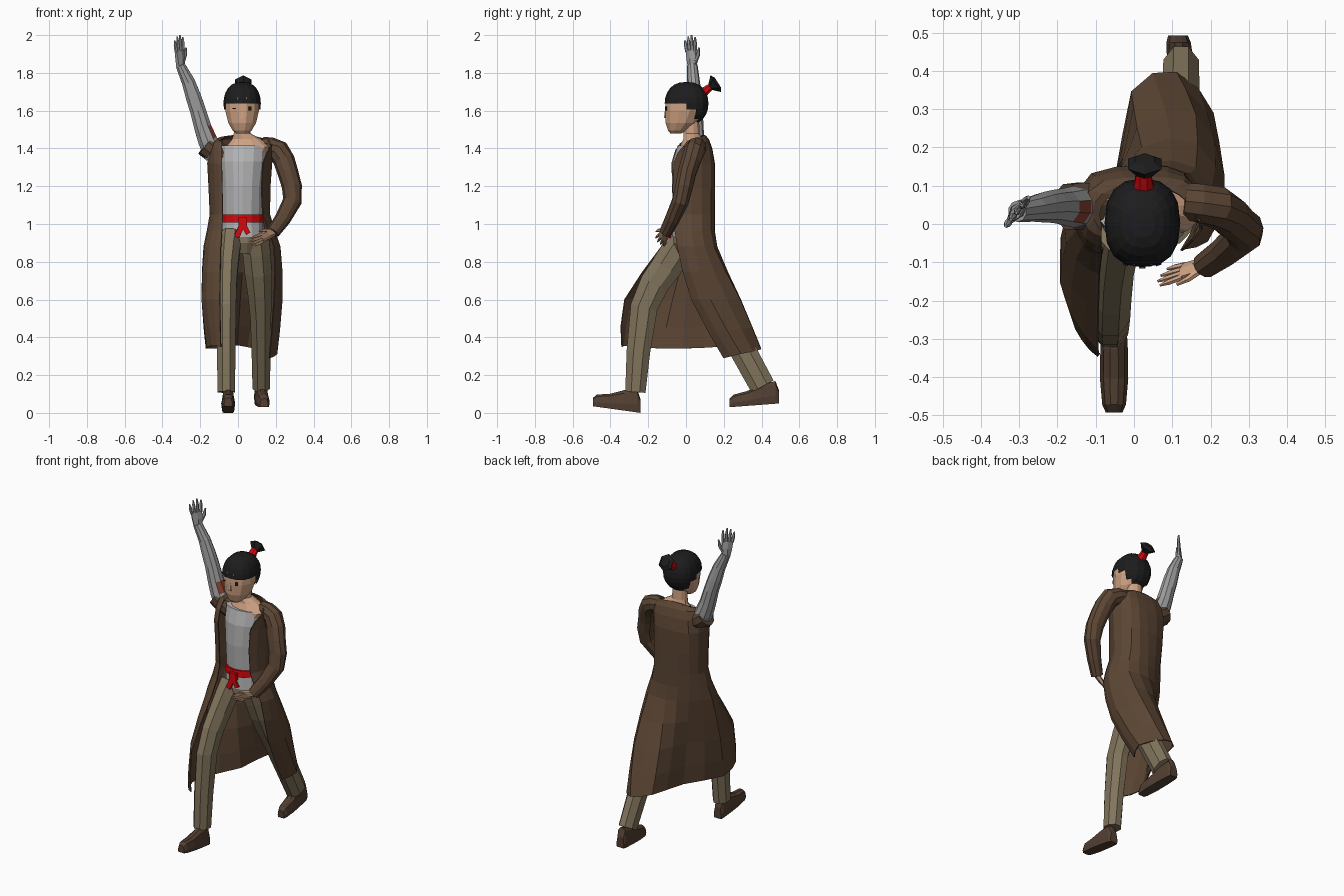
import bpy, bmesh, math
from mathutils import Vector as V


def mat(name, r, g, b):
    m = bpy.data.materials.new(name)
    m.diffuse_color = (r, g, b, 1)
    return m


COAT = mat("coat brown", .105, .060, .034)
PANTS = mat("trouser khaki", .22, .175, .105)
SHOE = mat("shoe brown", .085, .050, .032)
SHIRT = mat("shirt grey", .46, .46, .47)
METAL = mat("arm grey", .34, .34, .345)
RED = mat("sash red", .68, .002, .004)
SKIN = mat("skin", .62, .36, .225)
HAIR = mat("hair black", .012, .012, .013)
PATCH = mat("arm patch rust", .25, .055, .030)


def finish(bm, name, *mats):
    bmesh.ops.recalc_face_normals(bm, faces=bm.faces)
    me = bpy.data.meshes.new(name)
    bm.to_mesh(me)
    bm.free()
    for m in mats:
        me.materials.append(m)
    ob = bpy.data.objects.new(name, me)
    bpy.context.collection.objects.link(ob)
    return ob


def spline(pts, k=2):
    """Catmull-Rom through tuples of any length."""
    out = []
    for i in range(len(pts) - 1):
        p0, p1, p2, p3 = (pts[max(i - 1, 0)], pts[i], pts[i + 1], pts[min(i + 2, len(pts) - 1)])
        for j in range(k):
            t = j / k
            out.append(tuple(.5 * (2 * b + (c - a) * t + (2 * a - 5 * b + 4 * c - d) * t * t
                                   + (3 * b - a - 3 * c + d) * t ** 3)
                             for a, b, c, d in zip(p0, p1, p2, p3)))
    return out + [tuple(pts[-1])]


def loft(bm, rings, closed=True, caps=True):
    rows = [[bm.verts.new(p) for p in r] for r in rings]
    n = len(rows[0])
    for r, q in zip(rows, rows[1:]):
        for i in range(n if closed else n - 1):
            j = (i + 1) % n
            bm.faces.new((r[i], r[j], q[j], q[i]))
    if caps:
        bm.faces.new(rows[0])
        bm.faces.new(rows[-1])


def tube(bm, path, n=10, side=(1, 0, 0), flat=False):
    """Path of (x, y, z, radius along side, other radius); flat keeps rings level."""
    c = [V(p[:3]) for p in path]
    rings = []
    for i, p in enumerate(path):
        t = V((0, 0, 1)) if flat else (c[min(i + 1, len(c) - 1)] - c[max(i - 1, 0)]).normalized()
        s = V(side)
        s = (s - t * s.dot(t)).normalized()
        u = t.cross(s)
        ang = [2 * math.pi * (k + .5) / n for k in range(n)]
        rings.append([c[i] + s * p[3] * math.cos(a) + u * p[4] * math.sin(a) for a in ang])
    loft(bm, rings)


def part(name, m, path, **kw):
    bm = bmesh.new()
    tube(bm, path, **kw)
    return finish(bm, name, m)


def box(name, m, c, size, rot=(0, 0, 0)):
    bm = bmesh.new()
    bmesh.ops.create_cube(bm, size=1)
    bmesh.ops.scale(bm, vec=size, verts=bm.verts)
    ob = finish(bm, name, m)
    ob.location, ob.rotation_euler = c, rot


# Long coat: open sheet from right front edge, round the back, to left front edge
coat_rows = [
    ((1.43, 1.475, 1.44), (-.085, -.01, -.09, .03, -.07, .065, -.02, .085, .05, .09, .10, .085, .135, .06, .165, .01)),
    ((1.425, 1.45, 1.41), (-.085, -.03, -.12, -.01, -.135, .05, -.08, .11, .04, .12, .13, .11, .185, .06, .175, -.015)),
    ((1.32, 1.32, 1.32), (-.085, -.075, -.125, -.055, -.16, .03, -.11, .13, .03, .15, .13, .13, .178, .03, .13, -.065)),
    ((1.05, 1.05, 1.05), (-.08, -.065, -.12, -.045, -.147, .03, -.10, .11, .02, .15, .13, .13, .167, .03, .13, -.065)),
    ((.88, .88, .88), (-.09, -.13, -.15, -.09, -.18, .0, -.09, .10, .03, .16, .16, .145, .222, .04, .19, -.045)),
    ((.60, .60, .60), (-.095, -.325, -.165, -.23, -.19, -.07, -.06, .08, .01, .25, .16, .285, .233, .13, .19, .03)),
    ((.35, .37, .29), (-.09, -.34, -.135, -.30, -.168, -.13, -.05, .10, -.005, .345, .11, .395, .205, .29, .165, .20)),
]
grid = []
for (z0, z1, z2), xy in coat_rows:
    zs = [z0 + (z1 - z0) * i / 3.5 if i < 4 else z1 + (z2 - z1) * (i - 3.5) / 3.5 for i in range(8)]
    if z0 == .35:
        zs[2], zs[3] = .34, .345
    grid.append(spline([(xy[2 * i], xy[2 * i + 1], zs[i]) for i in range(8)]))
columns = [spline(list(col)) for col in zip(*grid)]
bm = bmesh.new()
loft(bm, columns, closed=False, caps=False)
coat = finish(bm, "coat", COAT)
sol = coat.modifiers.new("cloth", 'SOLIDIFY')
sol.thickness, sol.offset = .006, 0

# Coat sleeves: full left sleeve and torn right stub
part("left_sleeve", COAT, spline([(.13, .06, 1.41, .05, .05), (.215, .045, 1.388, .055, .058),
     (.265, .005, 1.27, .05, .055), (.287, -.03, 1.12, .046, .05), (.185, -.108, .955, .034, .036)]), side=(0, 1, 0))
part("right_sleeve_stub", COAT, [(-.08, .05, 1.36, .06, .055), (-.14, .047, 1.395, .064, .062),
     (-.172, .045, 1.42, .062, .062)], side=(0, 1, 0))

# Shirt, sash and trousers
part("shirt", SHIRT, [(.025, .03, .93, .112, .102), (.025, .035, 1.04, .108, .10), (.025, .035, 1.2, .112, .11),
     (.028, .035, 1.33, .125, .105), (.03, .03, 1.415, .125, .075)], n=14, flat=True)
part("sash", RED, [(.025, .033, 1.008, .114, .110), (.025, .033, 1.05, .113, .109)], n=14, flat=True)
box("sash_knot", RED, (.025, -.08, 1.012), (.045, .025, .045))
box("sash_tail", RED, (.010, -.085, .97), (.03, .012, .085), (0, .4, 0))
box("sash_tail", RED, (.04, -.085, .975), (.026, .012, .06), (0, -.5, 0))
part("trouser_hips", PANTS, [(.02, .03, .96, .11, .098), (.02, .03, .90, .115, .10), (.025, .03, .84, .08, .07)], n=12, flat=True)
part("right_trouser_leg", PANTS, spline([(-.04, .0, .93, .068, .09), (-.056, -.105, .77, .06, .088),
     (-.062, -.222, .56, .056, .078), (-.062, -.268, .11, .05, .058)]), n=8)
part("left_trouser_leg", PANTS, spline([(.09, .03, .93, .08, .09), (.108, .09, .75, .078, .088),
     (.12, .2, .52, .06, .078), (.123, .405, .14, .05, .072)]), n=8)


# Shoes: sections from toe to heel
def shoe(name, toe, heel):
    bm = bmesh.new()
    rings = []
    for t, w, h in ((0, .022, .045), (.08, .031, .065), (.35, .037, .078), (.65, .036, .108), (.93, .032, .12), (1, .026, .07)):
        c = V(toe).lerp(V(heel), t)
        rings.append([c + V((x * w, 0, z * h)) for x, z in
                      ((-.9, 0), (.9, 0), (1, .35), (.75, .85), (.3, 1), (-.3, 1), (-.75, .85), (-1, .35))])
    loft(bm, rings)
    finish(bm, name, SHOE)


shoe("right_shoe", (-.052, -.492, .035), (-.052, -.24, 0))
shoe("left_shoe", (.138, .23, .03), (.115, .492, .05))

# Bare grey raised arm with a rust patch on its inner side
bm = bmesh.new()
tube(bm, [(-.12, .045, 1.36, .058, .055), (-.160, .045, 1.44, .054, .054), (-.186, .045, 1.51, .048, .048),
          (-.212, .046, 1.6, .044, .043), (-.235, .044, 1.67, .043, .04), (-.262, .04, 1.75, .037, .034),
          (-.305, .033, 1.84, .026, .028)], n=10)
bm.normal_update()
for f in bm.faces:
    c = f.calc_center_median()
    if 1.44 < c.z < 1.51 and c.x > -.152 and abs(c.y - .035) < .03:
        f.material_index = 1
finish(bm, "raised_arm", METAL, PATCH)


# Hands: palm, four fanned fingers and a thumb
def hand(name, m, origin, direction, spread, size=1):
    o, d = V(origin), V(direction).normalized()
    s = (V(spread) - d * V(spread).dot(d)).normalized()
    bm = bmesh.new()

    def seg(*pts):
        tube(bm, [(*(o + (d * a + s * b) * size), w * size, h * size) for a, b, w, h in pts], n=6, side=s)

    seg((-.01, 0, .025, .02), (.04, .003, .036, .018), (.085, 0, .036, .013))
    for i, length in enumerate((.062, .08, .086, .074)):
        b = (i - 1.5) * .018
        seg((.078, b, .010, .010), (.078 + length * .6, b * 1.2, .009, .009), (.078 + length, b * 1.3, .004, .004))
    seg((.02, .022, .012, .012), (.055, .045, .011, .010), (.092, .056, .005, .005))
    finish(bm, name, m)


hand("raised_hand", METAL, (-.305, .033, 1.836), (-.06, -.08, 1), (.6, .75, 0))
hand("left_hand", SKIN, (.19, -.105, .957), (-.9, -.27, -.42), (-.2, -.6, .65), .88)

# Neck, chest and head
part("neck_and_chest", SKIN, [(.04, .03, 1.37, .115, .075), (.055, .03, 1.408, .122, .066), (.045, .035, 1.45, .078, .05),
     (.022, .03, 1.48, .046, .044), (.022, .025, 1.58, .044, .044)], n=12, flat=True)
part("head", SKIN, [(.022, -.055, 1.478, .03, .028), (.022, -.045, 1.495, .052, .052), (.022, -.025, 1.535, .076, .086),
     (.022, -.008, 1.60, .092, .106), (.022, -.005, 1.67, .092, .105), (.022, 0, 1.71, .06, .07)], n=12, flat=True)
part("nose", SKIN, [(.022, -.107, 1.562, .012, .014), (.022, -.104, 1.605, .005, .01)], n=4, flat=True)
# Eyes: thin plates turned to follow the face, the left one bolder
box("right_eye", HAIR, (-.022, -.1055, 1.612), (.014, .006, .005), (0, 0, -.35))
box("left_eye", HAIR, (.064, -.1055, 1.612), (.016, .006, .02), (0, 0, .35))

# Hair cap, slightly squared and trimmed to a jagged hairline
bm = bmesh.new()
bmesh.ops.create_uvsphere(bm, u_segments=16, v_segments=12, radius=1)
for v in bm.verts:
    x, y, z = (math.copysign(abs(c) ** p, c) for c, p in zip(v.co, (.82, .82, .97)))
    v.co = (.022 + x * .099, .003 + y * .116, 1.638 + z * .114)


def hairline(y):
    return 1.65 if y < .0 else max(1.53, 1.65 - y * 1.6)


low = [f for f in bm.faces if f.calc_center_median().z < hairline(f.calc_center_median().y)]
bmesh.ops.delete(bm, geom=low, context='FACES')
finish(bm, "hair", HAIR)
part("hair_tie", RED, [(.025, .08, 1.685, .034, .03), (.025, .115, 1.715, .024, .022), (.025, .138, 1.732, .022, .018)], n=8)
part("hair_bun", HAIR, [(.028, .128, 1.725, .022, .018), (.028, .157, 1.743, .05, .052), (.028, .168, 1.75, .03, .03)], n=6)
